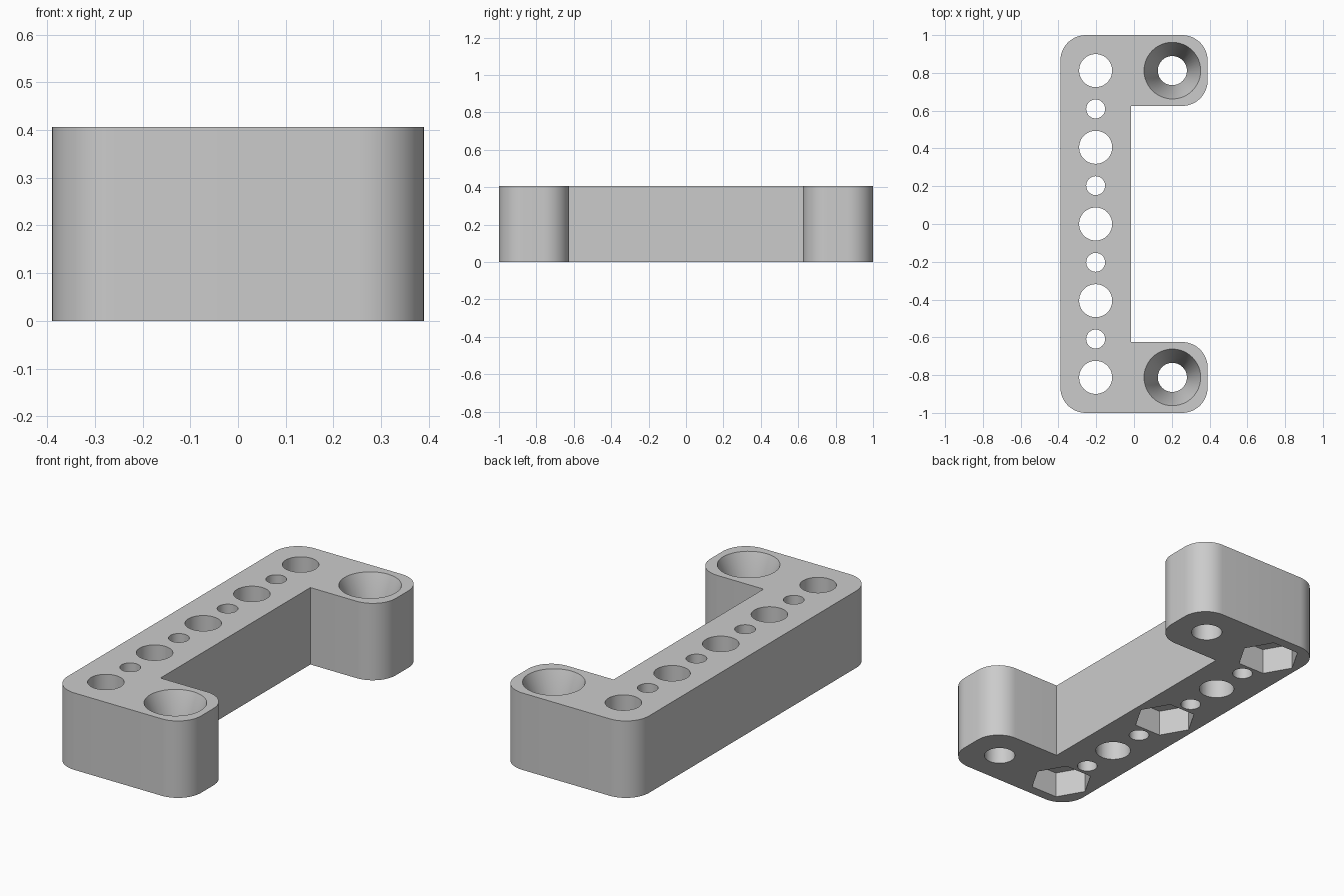
import bpy, bmesh, math

if "Cube" in bpy.data.objects:
    bpy.data.objects.remove(bpy.data.objects["Cube"])

HEIGHT, PITCH, ROW_X, ARM_X = 0.406, 0.203, -0.203, 0.203

grey = bpy.data.materials.new("plain_grey")
grey.use_nodes = True
colour = (0.6, 0.6, 0.6, 1)
grey.diffuse_color = colour
grey.node_tree.nodes["Principled BSDF"].inputs["Base Color"].default_value = colour


def make_object(name, bm):
    bmesh.ops.recalc_face_normals(bm, faces=bm.faces)
    mesh = bpy.data.meshes.new(name)
    bm.to_mesh(mesh)
    bm.free()
    mesh.materials.append(grey)
    obj = bpy.data.objects.new(name, mesh)
    bpy.context.collection.objects.link(obj)
    return obj


def add_lathe(bm, x, y, rings, sides=48):
    """Closed solid from a stack of (radius, z) rings."""
    loops = []
    for r, z in rings:
        loops.append([bm.verts.new((x + r * math.cos(math.tau * i / sides),
                                    y + r * math.sin(math.tau * i / sides), z))
                      for i in range(sides)])
    for a, b in zip(loops, loops[1:]):
        for i in range(sides):
            j = (i + 1) % sides
            bm.faces.new((a[i], a[j], b[j], b[i]))
    bm.faces.new(loops[0])
    bm.faces.new(loops[-1])


def rounded(points, radius, steps=12):
    """Outline whose flagged right-angle corners are rounded off."""
    out = []
    for k, (x, y, is_round) in enumerate(points):
        if not is_round:
            out.append((x, y))
            continue
        sx, sy = math.copysign(1, x), math.copysign(1, y)
        if is_round == "inner":
            sy = -sy
        cx, cy = x - sx * radius, y - sy * radius
        arc = [(cx + sx * radius * math.cos(t), cy + sy * radius * math.sin(t))
               for t in (math.pi / 2 * i / steps for i in range(steps + 1))]
        out += arc if sx * sy > 0 else arc[::-1]
    return out


# C-shaped bracket body, extruded from its outline
outline = rounded([(-0.39, -1, "outer"), (0.39, -1, "outer"), (0.39, -0.625, "inner"),
                   (-0.015, -0.625, None), (-0.015, 0.625, None),
                   (0.39, 0.625, "inner"), (0.39, 1, "outer"), (-0.39, 1, "outer")], 0.135)
bm = bmesh.new()
base = bm.faces.new([bm.verts.new((x, y, 0)) for x, y in outline])
top = bmesh.ops.extrude_face_region(bm, geom=[base])
bmesh.ops.translate(bm, vec=(0, 0, HEIGHT),
                    verts=[v for v in top["geom"] if isinstance(v, bmesh.types.BMVert)])
bracket = make_object("bracket", bm)

# Row of alternating large and small holes, plus countersunk arm holes
below, above = -0.05, HEIGHT + 0.05
bm = bmesh.new()
for n in range(-4, 5):
    r = 0.0875 if n % 2 == 0 else 0.05
    add_lathe(bm, ROW_X, n * PITCH, [(r, below), (r, above)])
for y in (-4 * PITCH, 4 * PITCH):
    add_lathe(bm, ARM_X, y, [(0.077, below), (0.077, HEIGHT - 0.2),
                             (0.15, HEIGHT), (0.16825, above - 0.0)])
holes = make_object("hole_cutter", bm)

# Hexagonal nut pockets in the underside
bm = bmesh.new()
for y in (-4 * PITCH, 0, 4 * PITCH):
    add_lathe(bm, ROW_X, y, [(0.156, below), (0.156, 0.138)], 6)
pockets = make_object("nut_pocket_cutter", bm)

for cutter in (holes, pockets):
    mod = bracket.modifiers.new(cutter.name, "BOOLEAN")
    mod.operation = "DIFFERENCE"
    mod.solver = "EXACT"
    mod.object = cutter

# Bake the cuts, then drop the cutters
bpy.context.view_layer.update()
result = bpy.data.meshes.new_from_object(
    bracket.evaluated_get(bpy.context.evaluated_depsgraph_get()))
bracket.modifiers.clear()
bracket.data = result
for cutter in (holes, pockets):
    bpy.data.objects.remove(cutter)

# Smooth curved walls, crisp edges
bpy.ops.object.select_all(action="DESELECT")
bracket.select_set(True)
bpy.context.view_layer.objects.active = bracket
bpy.ops.object.shade_smooth_by_angle(angle=math.radians(30))
